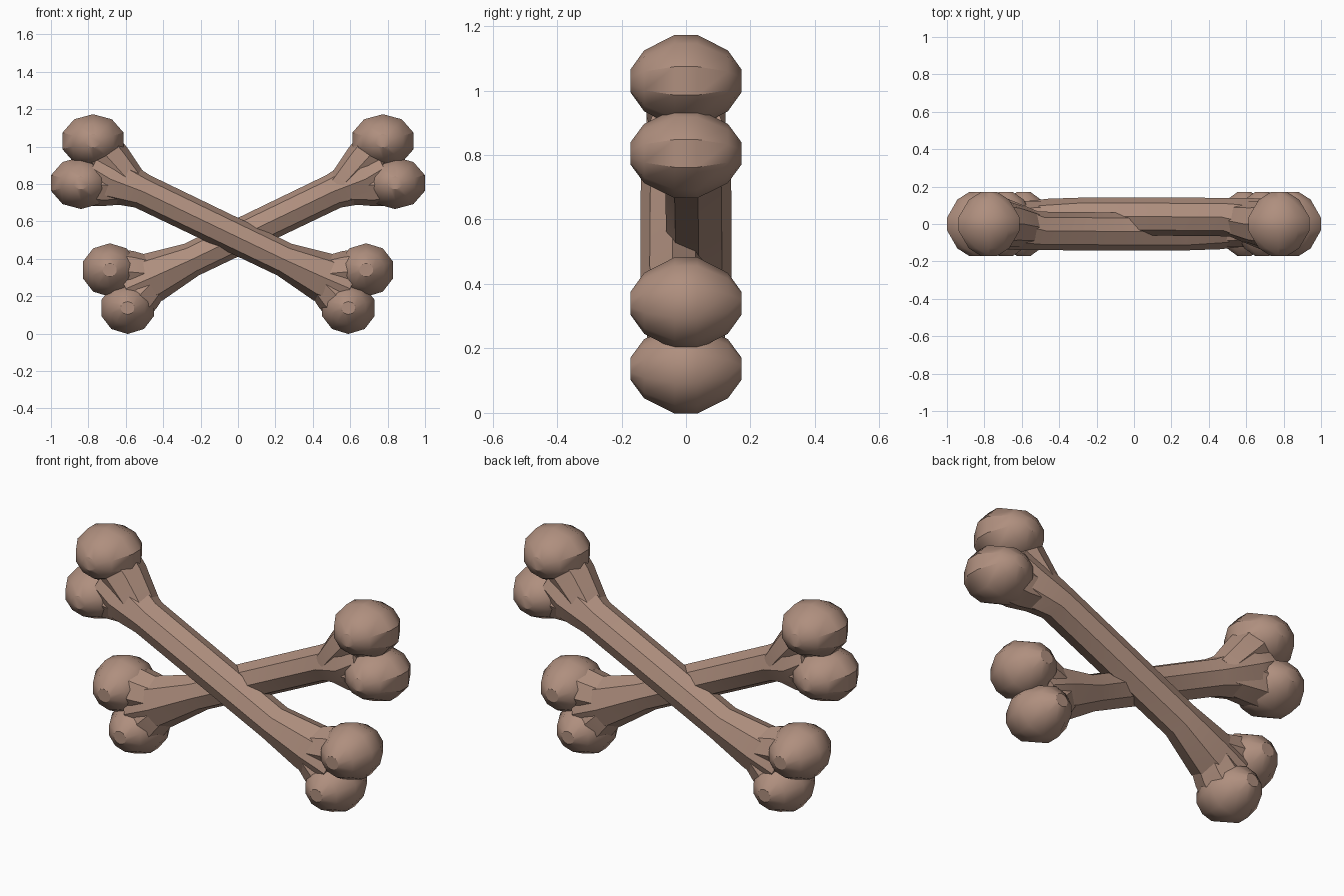
import bpy, bmesh, math
from mathutils import Vector

if "Cube" in bpy.data.objects:
    bpy.data.objects.remove(bpy.data.objects["Cube"])

bone = bpy.data.materials.new("bone_brown")
bone.diffuse_color = (0.43, 0.275, 0.21, 1)
bone.use_nodes = True
bone.node_tree.nodes["Principled BSDF"].inputs["Base Color"].default_value = bone.diffuse_color


def finish(name, bm, flip):
    """Second bone is the first turned half way round the z axis."""
    if flip:
        for v in bm.verts:
            v.co.x, v.co.y = -v.co.x, -v.co.y
    bmesh.ops.recalc_face_normals(bm, faces=bm.faces)
    me = bpy.data.meshes.new(name)
    bm.to_mesh(me)
    bm.free()
    me.materials.append(bone)
    ob = bpy.data.objects.new(name, me)
    bpy.context.collection.objects.link(ob)
    bpy.ops.object.select_all(action='DESELECT')
    ob.select_set(True)
    bpy.context.view_layer.objects.active = ob
    bpy.ops.object.shade_smooth_by_angle(angle=math.radians(35))


def skin(bm, rings):
    loops = [[bm.verts.new(p) for p in r] for r in rings]
    n = len(loops[0])
    for a, b in zip(loops, loops[1:]):
        for i in range(n):
            bm.faces.new((a[i], a[(i + 1) % n], b[(i + 1) % n], b[i]))
    bm.faces.new(loops[0])
    bm.faces.new(loops[-1])


def tube(name, stations, flip, sides=8):
    """Stations: x, y, z, half width in the xz plane, half depth in y."""
    bm = bmesh.new()
    rings = []
    t = Vector((stations[-1][0] - stations[0][0], 0, stations[-1][2] - stations[0][2])).normalized()
    n = Vector((-t.z, 0, t.x))
    for x, y, z, w, d in stations:
        rings.append([Vector((x, y, z)) + n * w * math.cos(a) + Vector((0, d * math.sin(a), 0))
                      for a in (math.tau * i / sides for i in range(sides))])
    skin(bm, rings)
    finish(name, bm, flip)


def knob(name, x, z, rx, rz, flip, sides=10):
    """Faceted knob turned about the y axis."""
    bm = bmesh.new()
    profile = [(-.172, .25), (-.13, .66), (-.035, 1), (.035, 1), (.13, .66), (.172, .25)]
    rings = [[(x + rx * r * math.cos(a), y, z + rz * r * math.sin(a))
              for a in (math.tau * (i + .5) / sides for i in range(sides))]
             for y, r in profile]
    skin(bm, rings)
    finish(name, bm, flip)


# knob: x, z, radius x, radius z
knobs = {"upper_inner": (-.775, 1.03, .172, .143), "upper_outer": (-.84, .805, .167, .139),
         "lower_outer": (.685, .34, .152, .143), "lower_inner": (.59, .137, .148, .139)}

for side, flip in (("front", False), ("back", True)):
    # shaft with flared ends
    tube(side + "_shaft", [(-.78, 0, .885, .13, .12), (-.68, 0, .825, .132, .137),
                           (-.51, -.037, .76, .095, .103), (.25, -.042, .395, .093, .1),
                           (.46, -.01, .30, .135, .125), (.6, 0, .24, .125, .12)], flip)
    # forked necks running into the knobs
    for key, (x, z, rx, rz) in knobs.items():
        s = (-.55, -.02, .78) if x < 0 else (.42, -.02, .315)
        m = [s[0] * .45 + x * .55, 0, s[2] * .45 + z * .55]
        tube(f"{side}_{key}_neck", [(*s, .085, .1), (*m, .112, .122), (x, 0, z, .12, .13)], flip)
        knob(f"{side}_{key}_knob", x, z, rx, rz, flip)
